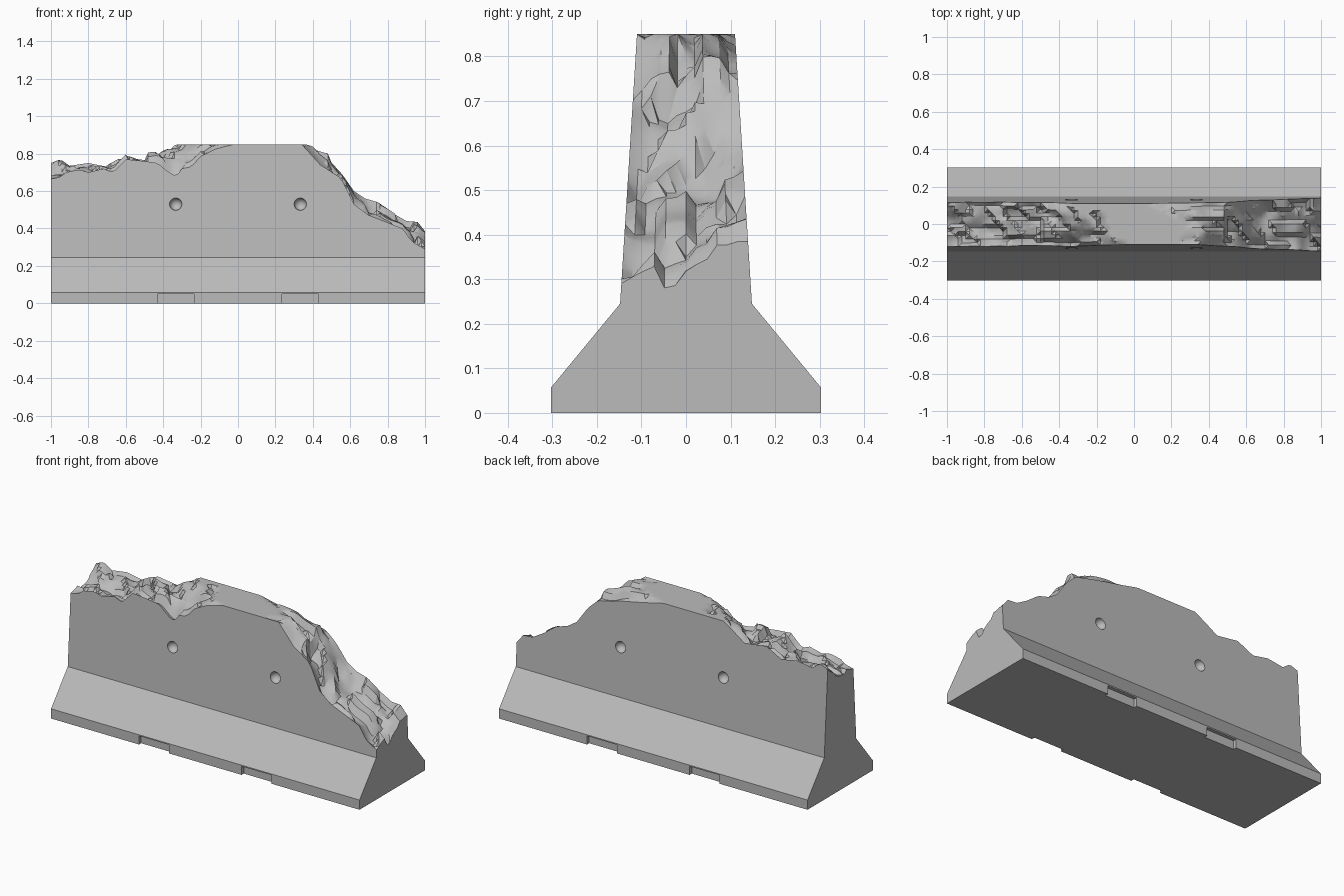
import bpy, bmesh, math
from mathutils import Vector, noise

cube = bpy.data.objects.get("Cube")
if cube:
    bpy.data.objects.remove(cube, do_unlink=True)

TOP, SHOULDER, TOE = 0.85, 0.245, 0.057
HALF_BASE, HALF_WAIST, HALF_TOP = 0.303, 0.148, 0.11
COLS, ROWS = 100, 12

concrete = bpy.data.materials.new("concrete grey")
concrete.use_nodes = True
grey = (0.5, 0.5, 0.5, 1)
concrete.diffuse_color = grey
concrete.node_tree.nodes["Principled BSDF"].inputs["Base Color"].default_value = grey

# Broken edge outlines (x, z) along the front and back wall faces
FRONT = [(-1, .665), (-.95, .675), (-.92, .7), (-.85, .715), (-.8, .7), (-.72, .72),
         (-.67, .7), (-.6, .77), (-.5, .76), (-.43, .75), (-.37, .7), (-.33, .68),
         (-.3, .72), (-.25, .73), (-.2, .785), (-.12, .825), (-.02, .85), (.34, .85),
         (.44, .74), (.55, .67), (.62, .53), (.7, .47), (.88, .4), (.93, .33), (1, .29)]
BACK = [(-1, .75), (-.95, .77), (-.9, .735), (-.8, .75), (-.7, .73), (-.6, .78),
        (-.46, .76), (-.4, .8), (-.32, .85), (.07, .85), (.2, .82), (.35, .79),
        (.49, .755), (.55, .7), (.62, .6), (.68, .56), (.75, .54), (.83, .48),
        (.9, .44), (.96, .435), (1, .385)]


def along(outline, x):
    for (x0, z0), (x1, z1) in zip(outline, outline[1:]):
        if x <= x1:
            return z0 + (z1 - z0) * (x - x0) / (x1 - x0)
    return outline[-1][1]


def half_width(z):
    return HALF_WAIST + (HALF_TOP - HALF_WAIST) * (z - SHOULDER) / (TOP - SHOULDER)


def rubble_height(x, v):
    """Height of the broken top; v runs from -1 (front) to 1 (back)."""
    front, back = along(FRONT, x), along(BACK, x)
    z = front + (back - front) * (v + 1) / 2
    inside = 1 - v * v
    broken = min(1, (TOP - min(front, back)) / 0.06)
    rough = noise.noise(Vector((x * 9, v * 1.6, 3))) * 0.035
    chunk = (noise.cell(Vector((x * 11 + v, v * 2.2 + x, 5))) - 0.5) * 0.035
    bulge = 0.05 * inside if abs(x) < 0.5 else 0
    z += inside ** 0.5 * broken * (rough + chunk) + bulge
    return min(TOP, z)


def add_object(name, bm):
    bmesh.ops.recalc_face_normals(bm, faces=bm.faces)
    mesh = bpy.data.meshes.new(name)
    bm.to_mesh(mesh)
    bm.free()
    mesh.materials.append(concrete)
    obj = bpy.data.objects.new(name, mesh)
    bpy.context.collection.objects.link(obj)
    return obj


# Barrier body: a ring of points for every column, bridged along x
bm = bmesh.new()
rings = []
for i in range(COLS + 1):
    x = -1 + 2 * i / COLS
    points = [(HALF_WAIST, SHOULDER), (HALF_BASE, TOE), (HALF_BASE, 0),
              (-HALF_BASE, 0), (-HALF_BASE, TOE), (-HALF_WAIST, SHOULDER)]
    for j in range(ROWS + 1):
        v = -1 + 2 * j / ROWS
        z = rubble_height(x, v)
        points.append((half_width(z) * v, z))
    rings.append([bm.verts.new((x, y, z)) for y, z in points])

count = len(rings[0])
for i, (a, b) in enumerate(zip(rings, rings[1:])):
    for k in range(count):
        n = (k + 1) % count
        if 6 <= k < count - 1:
            # Broken top is triangulated with alternating diagonals
            if (i + k) % 2:
                bm.faces.new((a[k], a[n], b[n]))
                bm.faces.new((a[k], b[n], b[k]))
            else:
                bm.faces.new((a[k], a[n], b[k]))
                bm.faces.new((a[n], b[n], b[k]))
        else:
            bm.faces.new((a[k], a[n], b[n], b[k]))
bm.faces.new(rings[0])
bm.faces.new(rings[-1])
barrier = add_object("broken_barrier", bm)

# Cutters: lifting dimples in the wall and forklift notches in the toe
bm = bmesh.new()
for side in (-1, 1):
    for x in (-0.333, 0.333):
        made = bmesh.ops.create_uvsphere(bm, u_segments=20, v_segments=12, radius=0.033)
        bmesh.ops.translate(bm, verts=made["verts"], vec=(x, side * half_width(0.53), 0.53))
        made = bmesh.ops.create_cube(bm, size=1)
        bmesh.ops.scale(bm, verts=made["verts"], vec=(0.194, 0.04, 0.1))
        bmesh.ops.translate(bm, verts=made["verts"], vec=(x, side * HALF_BASE, 0))
cutter = add_object("recess_cutter", bm)
cutter.hide_render = True

cut = barrier.modifiers.new("recesses", "BOOLEAN")
cut.operation = "DIFFERENCE"
cut.solver = "EXACT"
cut.object = cutter

bpy.ops.object.select_all(action="DESELECT")
bpy.context.view_layer.objects.active = barrier
barrier.select_set(True)
bpy.ops.object.modifier_apply(modifier=cut.name)
bpy.data.objects.remove(cutter, do_unlink=True)
bpy.ops.object.shade_smooth_by_angle(angle=math.radians(30))
